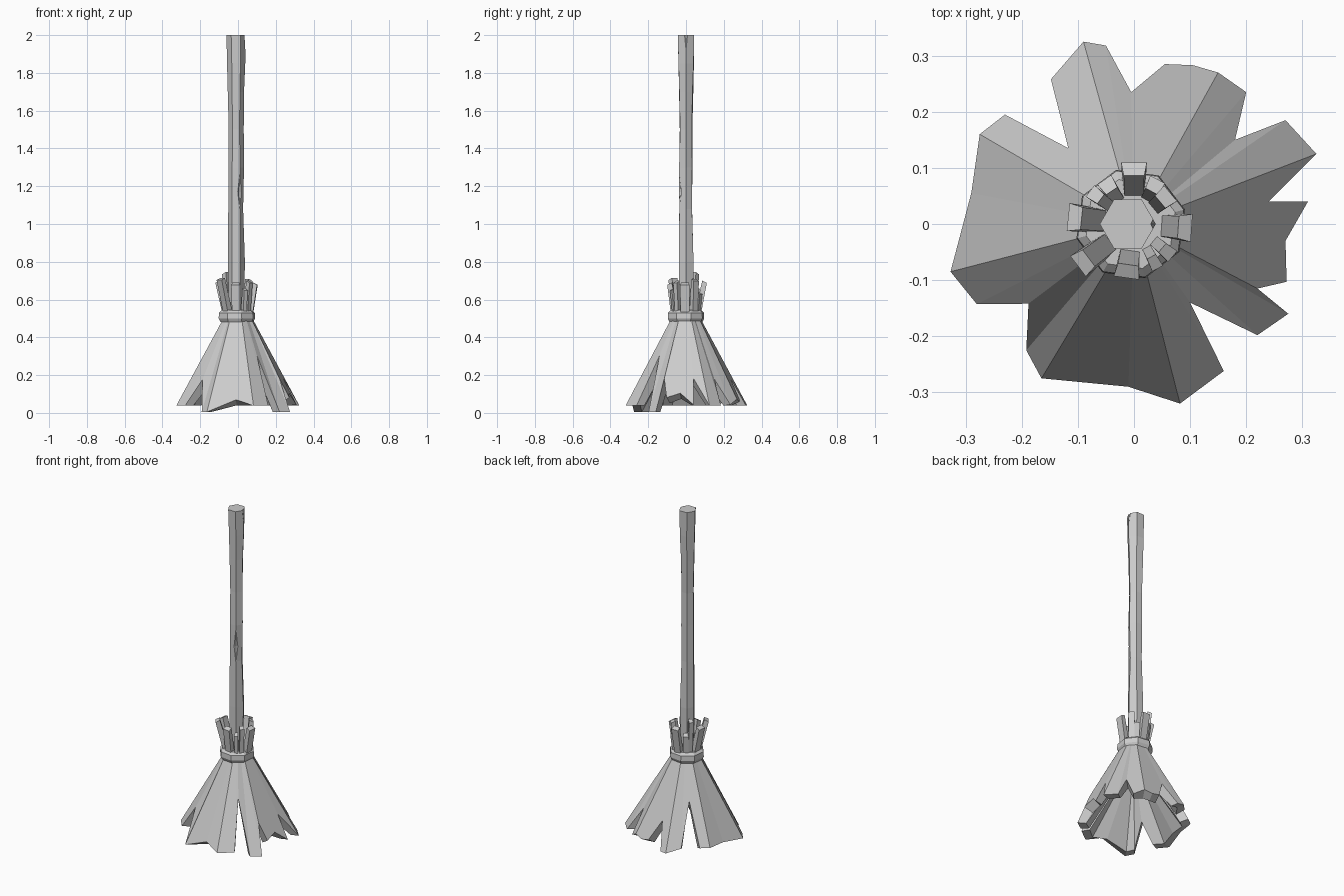
import bpy, bmesh, random
from math import sin, cos, pi, radians, atan2, hypot
from mathutils import Vector

random.seed(4)
cube = bpy.data.objects.get("Cube")
if cube:
    bpy.data.objects.remove(cube, do_unlink=True)

grey = bpy.data.materials.new("plain_grey")
grey.use_nodes = True
grey.diffuse_color = (0.6, 0.6, 0.6, 1)
grey.node_tree.nodes["Principled BSDF"].inputs["Base Color"].default_value = grey.diffuse_color


def make_object(name, verts, faces):
    mesh = bpy.data.meshes.new(name)
    mesh.from_pydata(verts, [], faces)
    bm = bmesh.new()
    bm.from_mesh(mesh)
    bmesh.ops.recalc_face_normals(bm, faces=bm.faces)
    bm.to_mesh(mesh)
    bm.free()
    mesh.materials.append(grey)
    obj = bpy.data.objects.new(name, mesh)
    bpy.context.collection.objects.link(obj)
    return obj


def loft(name, rings, closed=False):
    """Join equal rings of points with quads, capping the ends unless closed."""
    n = len(rings[0])
    verts = [p for ring in rings for p in ring]
    last = len(rings) if closed else len(rings) - 1
    faces = []
    for k in range(last):
        a, b = k * n, (k + 1) % len(rings) * n
        faces += [(a + i, a + (i + 1) % n, b + (i + 1) % n, b + i) for i in range(n)]
    if not closed:
        faces += [tuple(range(n)), tuple(range(len(verts) - n, len(verts)))]
    return make_object(name, verts, faces)


def ring(sides, radius, z, centre_x=0, turn=0, jitter=0):
    points = []
    for i in range(sides):
        a = turn + 2 * pi * i / sides
        r = radius + random.uniform(-jitter, jitter)
        points.append((centre_x + r * cos(a), r * sin(a), z))
    return points


def directions(degrees):
    a = radians(degrees)
    return Vector((cos(a), sin(a), 0)), Vector((-sin(a), cos(a), 0))


# Handle: uneven six-sided pole
sections = [(0.44, 0.042), (0.8, 0.044), (1.08, 0.039), (1.3, 0.04),
            (1.5, 0.038), (1.7, 0.042), (1.85, 0.046)]
pole = [ring(6, r, z, -0.01, 0, 0.003) for z, r in sections]
pole.append(ring(6, 0.05, 2, -0.011))
handle = loft("handle", pole)

# Diamond nicks carved into two pole edges
up = Vector((0, 0, 1))
for angle, z, edge in ((-60, 1.17, 0.04), (0, 2, 0.05)):
    out, across = directions(angle)
    centre = Vector((-0.01, 0, z)) + out * (edge + 0.01)
    belt = [centre + across * 0.04, centre + up * 0.18, centre - across * 0.04, centre - up * 0.18]
    sides = [(i, (i + 1) % 4, tip) for i in range(4) for tip in (4, 5)]
    cutter = make_object("nick_cutter", belt + [centre + out * 0.02, centre - out * 0.02], sides)
    cutter.hide_render = True
    cut = handle.modifiers.new("nick", "BOOLEAN")
    cut.operation = "DIFFERENCE"
    cut.object = cutter
    bpy.context.view_layer.objects.active = handle
    bpy.ops.object.modifier_apply(modifier=cut.name)
    bpy.data.objects.remove(cutter, do_unlink=True)

# Binding band with chamfered edges
turn = radians(15)
loft("binding_band", [ring(8, r, z, -0.006, turn) for r, z in
     ((0.07, 0.48), (0.089, 0.48), (0.1, 0.5), (0.098, 0.53), (0.082, 0.545), (0.07, 0.545))])


# Skirt: ragged octagonal cone of bristles, rim outline in hundredths
def corner_scale(angle):
    local = (angle - turn) % (pi / 4) - pi / 8
    return cos(local) / cos(pi / 8)


outline = [(31, 4), (24, 4), (32.5, 12.5), (27, 18.5), (18, 15), (20, 23.5), (15, 27),
           (10.5, 28.3), (5.5, 28.5), (-.5, 23.5), (-5, 31.8), (-9, 32.5), (-14.8, 25.8),
           (-11.7, 13.5), (-23, 19.5), (-27.5, 16), (-29, 5.5), (-32.7, -8.5), (-28, -14.3),
           (-18.8, -14.2), (-19.2, -22.5), (-16.5, -27.5), (-1, -29), (8.2, -32), (16, -26.2),
           (10, -14), (22, -19.8), (27.5, -16), (22, -11.5), (27.2, -10.3), (27, -3)]
drooping = (20, 21, 26, 27)
hem = 0.038
neck, rim, inner_rim, inner_neck = [], [], [], []
for i, (px, py) in enumerate(outline):
    x, y = px / 100, py / 100
    angle, radius = atan2(y, x), hypot(x, y)
    scale = corner_scale(angle)
    z = max(hem, 0.5 - 1.85 * (radius * scale - 0.08))
    if i in drooping:
        z = 0.005
    ux, uy = cos(angle), sin(angle)
    top = 0.08 / scale
    neck.append((ux * top, uy * top, 0.5))
    rim.append((x, y, z))
    inner_rim.append((x - ux * 0.048, y - uy * 0.048, max(z - 0.03, min(z, hem))))
    inner_neck.append((ux * top * 0.3, uy * top * 0.3, 0.4))
loft("bristle_skirt", [neck, rim, inner_rim, inner_neck], closed=True)

# Bristle stubs fanning out above the band: angle, reach, height, width
stubs = [(90, 0.11, 0.7, 0.046), (62, 0.09, 0.64, 0.03), (40, 0.085, 0.71, 0.036),
         (-4, 0.103, 0.69, 0.05), (-40, 0.09, 0.7, 0.026), (-62, 0.09, 0.66, 0.022),
         (-98, 0.097, 0.69, 0.046), (-143, 0.125, 0.715, 0.046), (174, 0.118, 0.7, 0.05),
         (143, 0.098, 0.745, 0.026), (124, 0.095, 0.66, 0.03)]
for angle, reach, height, width in stubs:
    out, across = directions(angle)

    def quad(inner, outer, z_in, z_out, w):
        corners = ((inner, -0.4, z_in), (outer, -0.5, z_out), (outer, 0.5, z_out), (inner, 0.4, z_in))
        return [out * r + across * (s * w) + up * z for r, s, z in corners]

    loft("bristle_stub", [quad(0.04, 0.075, 0.5, 0.5, width * 0.9),
                          quad(reach - 0.024, reach, height, height - 0.012, width)])
